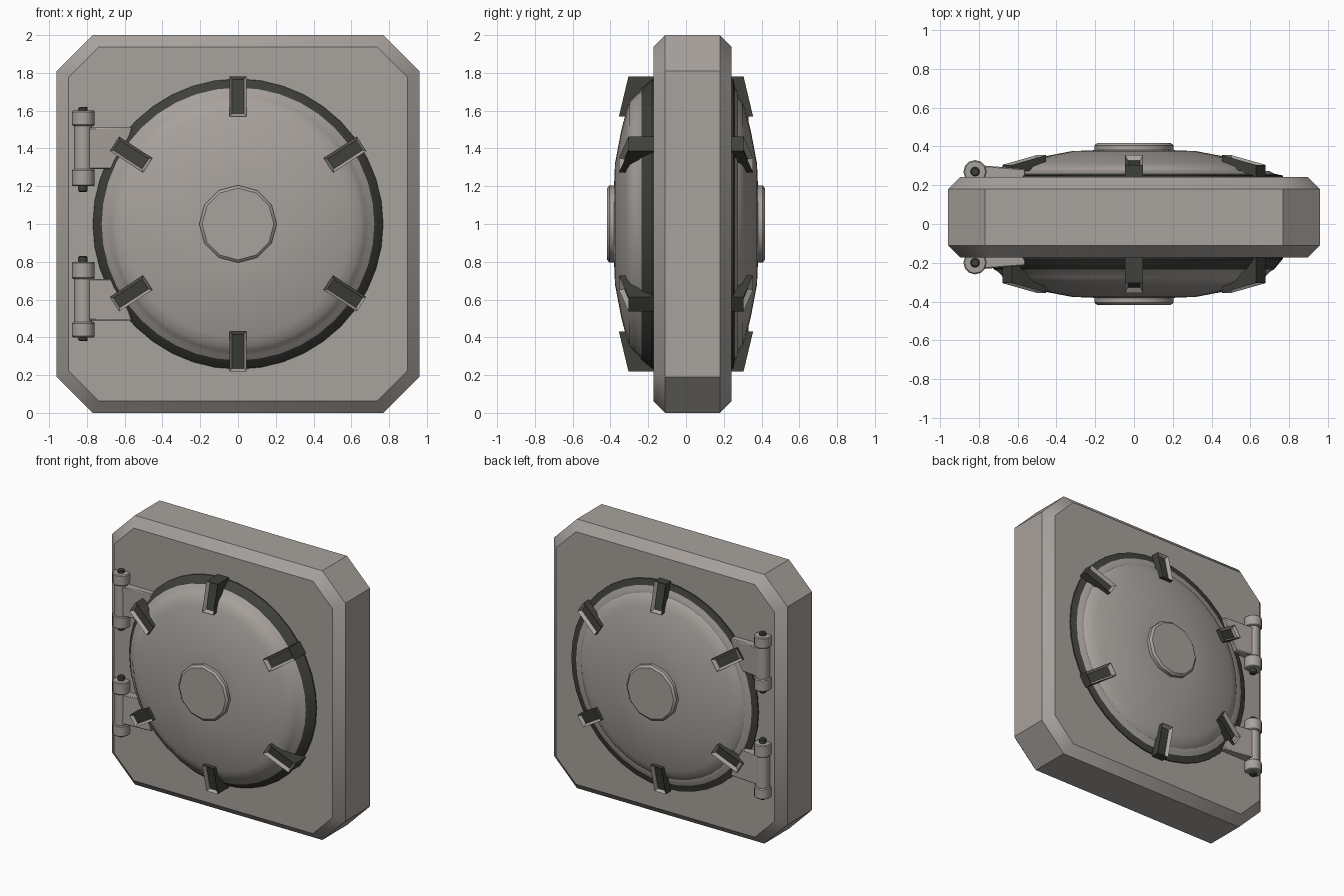
import bpy, bmesh, math
from mathutils import Vector

if "Cube" in bpy.data.objects:
    bpy.data.objects.remove(bpy.data.objects["Cube"])


def mat(name, rgb):
    m = bpy.data.materials.new(name)
    m.diffuse_color = (*rgb, 1)
    m.use_nodes = True
    m.node_tree.nodes["Principled BSDF"].inputs["Base Color"].default_value = m.diffuse_color
    return m


STONE = mat("warm_grey", (0.39, 0.36, 0.335))
DARK = mat("dark_grey", (0.05, 0.052, 0.043))
CZ = 1.0  # height of the door centre


def finish(name, bm, angle=40, bevel=0):
    bmesh.ops.recalc_face_normals(bm, faces=bm.faces)
    me = bpy.data.meshes.new(name)
    bm.to_mesh(me)
    bm.free()
    me.materials.append(STONE)
    me.materials.append(DARK)
    ob = bpy.data.objects.new(name, me)
    bpy.context.collection.objects.link(ob)
    if bevel:
        b = ob.modifiers.new("bevel", 'BEVEL')
        b.width = bevel
        b.limit_method = 'ANGLE'
        b.angle_limit = math.radians(60)
    bpy.ops.object.select_all(action='DESELECT')
    bpy.context.view_layer.objects.active = ob
    ob.select_set(True)
    bpy.ops.object.shade_smooth_by_angle(angle=math.radians(angle))
    return ob


def prism(bm, a, b):
    """Solid between two matching outlines; returns its faces."""
    va = [bm.verts.new(p) for p in a]
    vb = [bm.verts.new(p) for p in b]
    n = len(a)
    faces = [bm.faces.new(va), bm.faces.new(vb[::-1])]
    for i in range(n):
        faces.append(bm.faces.new((va[i], vb[i], vb[(i + 1) % n], va[(i + 1) % n])))
    return faces


def lathe(name, profile, sides, dark_bands=0, angle=40, phase=0.0):
    """Revolve (radius, y) points about the door axis and cap the last ring."""
    bm = bmesh.new()
    rings = []
    for r, y in profile:
        rings.append([bm.verts.new((r * math.cos(t), y, CZ + r * math.sin(t)))
                      for t in (2 * math.pi * i / sides + phase for i in range(sides))])
    for k in range(len(rings) - 1):
        for i in range(sides):
            j = (i + 1) % sides
            f = bm.faces.new((rings[k][i], rings[k][j], rings[k + 1][j], rings[k + 1][i]))
            f.material_index = 1 if k < dark_bands else 0
    bm.faces.new(rings[-1])
    bm.faces.new(rings[0])
    return finish(name, bm, angle)


# Frame: octagonal slab, each face stepped in by a chamfer
def octagon(y, d):
    w, h, c = 0.96 - d, 1.0 - d, 0.19 - d * 0.45
    pts = [(w, h - c), (w - c, h), (-w + c, h), (-w, h - c),
           (-w, -h + c), (-w + c, -h), (w - c, -h), (w, -h + c)]
    return [(x, y, z + CZ) for x, z in pts]


bm = bmesh.new()
loops = [[bm.verts.new(p) for p in octagon(y, d)]
         for y, d in ((-0.172, 0.062), (-0.11, 0), (0.18, 0), (0.242, 0.062))]
for a, b in zip(loops, loops[1:]):
    for i in range(8):
        bm.faces.new((a[i], b[i], b[(i + 1) % 8], a[(i + 1) % 8]))
bm.faces.new(loops[0])
bm.faces.new(loops[-1])
finish("frame", bm, 35)


# Door domes with a dark rim, and central hubs
def clamp(name, ang, s, base):
    bm = bmesh.new()
    rad = Vector((math.cos(ang), 0, math.sin(ang)))
    tan = Vector((-math.sin(ang), 0, math.cos(ang)))

    def pt(r, t, y):
        return rad * r + tan * t + Vector((0, s * y, CZ))

    side = [(0.78, base - 0.02), (0.78, 0.305), (0.57, 0.355), (0.57, 0.26)]
    faces = prism(bm, [pt(r, -0.046, y) for r, y in side], [pt(r, 0.046, y) for r, y in side])
    for f in faces:
        f.material_index = 1
    top = faces[3]
    bmesh.ops.recalc_face_normals(bm, faces=bm.faces)
    rim = bmesh.ops.inset_region(bm, faces=[top], thickness=0.021)["faces"]
    for f in rim:
        f.material_index = 0
    for v in top.verts:
        v.co.y -= s * 0.025
    # extra lip walls come from the sunken centre, which stays dark
    return finish(name, bm, 20)


# Hinge: barrel, two collars, pin and tapering leaf
def tube(bm, x, y, r, z0, z1, dark=0):
    ring = [(x + r * math.cos(i * math.pi / 6), y + r * math.sin(i * math.pi / 6))
            for i in range(12)]
    for f in prism(bm, [(a, b, z0) for a, b in ring], [(a, b, z1) for a, b in ring]):
        f.material_index = dark


def hinge(name, s, base, flip):
    bm = bmesh.new()
    y = s * (base + 0.03)
    tube(bm, -0.82, y, 0.048, 0.27, 0.54)
    tube(bm, -0.82, y, 0.06, 0.52, 0.60)
    tube(bm, -0.82, y, 0.06, 0.20, 0.29)
    tube(bm, -0.82, y, 0.024, 0.17, 0.62, 1)
    leaf = [(-0.82, 0.51), (-0.56, 0.51), (-0.60, 0.40), (-0.66, 0.29), (-0.82, 0.29)]
    thick = [0.065, 0.045, 0.045, 0.045, 0.065]
    prism(bm, [(x, s * (base - 0.02), z) for x, z in leaf],
          [(x, s * (base + t), z) for (x, z), t in zip(leaf, thick)])
    for v in bm.verts:
        v.co.z = CZ + flip * v.co.z
    finish(name, bm, 35, 0.006)


for label, s, base, lip in (("front", -1, 0.17, 0.235), ("back", 1, 0.24, 0.26)):
    dome = [(0.77, base - 0.02), (0.768, base + 0.01), (0.722, lip), (0.70, lip + 0.012),
            (0.675, 0.275), (0.65, 0.298), (0.60, 0.315), (0.50, 0.342),
            (0.32, 0.376), (0.20, 0.381)]
    lathe(label + "_door", [(r, s * y) for r, y in dome], 40, 2, 30)
    hub = [(0.205, 0.36), (0.205, 0.405), (0.19, 0.418)]
    lathe(label + "_hub", [(r, s * y) for r, y in hub], 12, 0, 32)
    for deg in (90, 33, 147, -33, -147, -90):
        clamp(label + "_clamp", math.radians(deg), s, base)
    for flip in (1, -1):
        hinge(label + "_hinge", s, base, flip)
